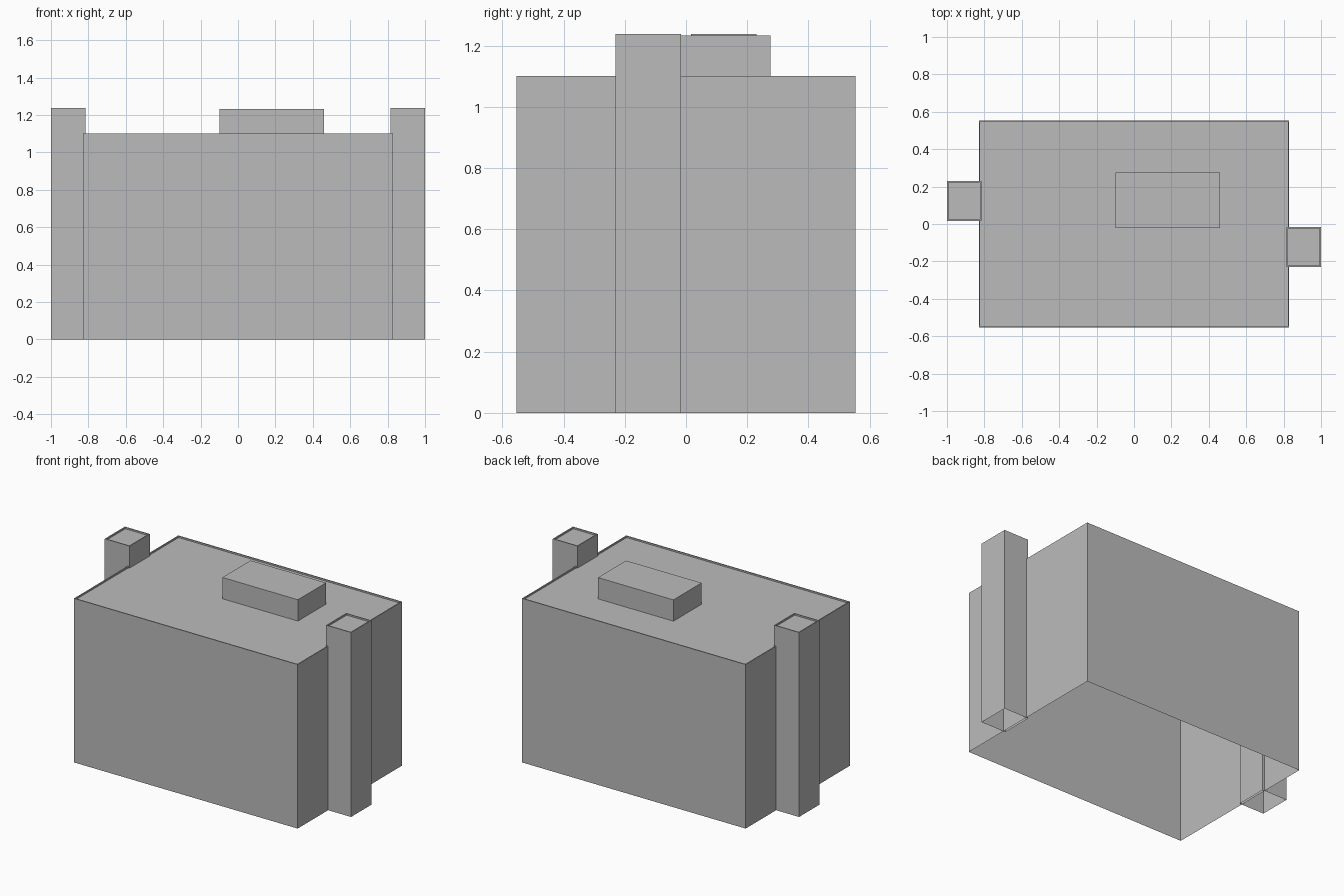
import bpy
import bmesh

# Remove the default cube only
cube = bpy.data.objects.get("Cube")
if cube:
    bpy.data.objects.remove(cube, do_unlink=True)

# Single plain grey
grey = bpy.data.materials.new("plain grey")
grey.use_nodes = True
colour = (0.5, 0.5, 0.5, 1)
grey.diffuse_color = colour
grey.node_tree.nodes["Principled BSDF"].inputs["Base Color"].default_value = colour


def shell(name, low, high, rim=0.0, recess=0.0):
    """Box shell with an open underside and an optional sunken top inside a rim."""
    bm = bmesh.new()
    bmesh.ops.create_cube(bm, size=1)
    for v in bm.verts:
        v.co = [low[i] if v.co[i] < 0 else high[i] for i in range(3)]
    bm.normal_update()
    under = [f for f in bm.faces if f.normal.z < -0.5]
    bmesh.ops.delete(bm, geom=under, context='FACES_ONLY')
    if rim:
        top = next(f for f in bm.faces if f.normal.z > 0.5)
        # Flat rim, then a vertical drop to the sunken top
        bmesh.ops.inset_region(bm, faces=[top], thickness=rim)
        walls = bmesh.ops.extrude_face_region(bm, geom=[top])
        sunk = [g for g in walls["geom"] if isinstance(g, bmesh.types.BMVert)]
        bmesh.ops.translate(bm, verts=sunk, vec=(0, 0, -recess))
        if top.is_valid:
            bmesh.ops.delete(bm, geom=[top], context='FACES_ONLY')
    mesh = bpy.data.meshes.new(name)
    bm.to_mesh(mesh)
    bm.free()
    mesh.materials.append(grey)
    obj = bpy.data.objects.new(name, mesh)
    bpy.context.collection.objects.link(obj)
    return obj


RIM, RECESS, ROOF = 0.01, 0.01, 1.1

# Main building block with a shallow parapet
shell("main_block", (-0.83, -0.553, 0), (0.83, 0.553, ROOF), RIM, RECESS)

# Rooftop housing standing on the sunken roof
shell("roof_housing", (-0.1, -0.022, ROOF - RECESS), (0.46, 0.276, 1.233))

# Side shafts, turned half a circle from one another
for name, low, high in (
        ("left_shaft", (0.815, -0.23, 0), (1, -0.016, 1.237)),
        ("right_shaft", (-1, 0.016, 0), (-0.815, 0.23, 1.237))):
    shell(name, low, high, RIM, RECESS)
